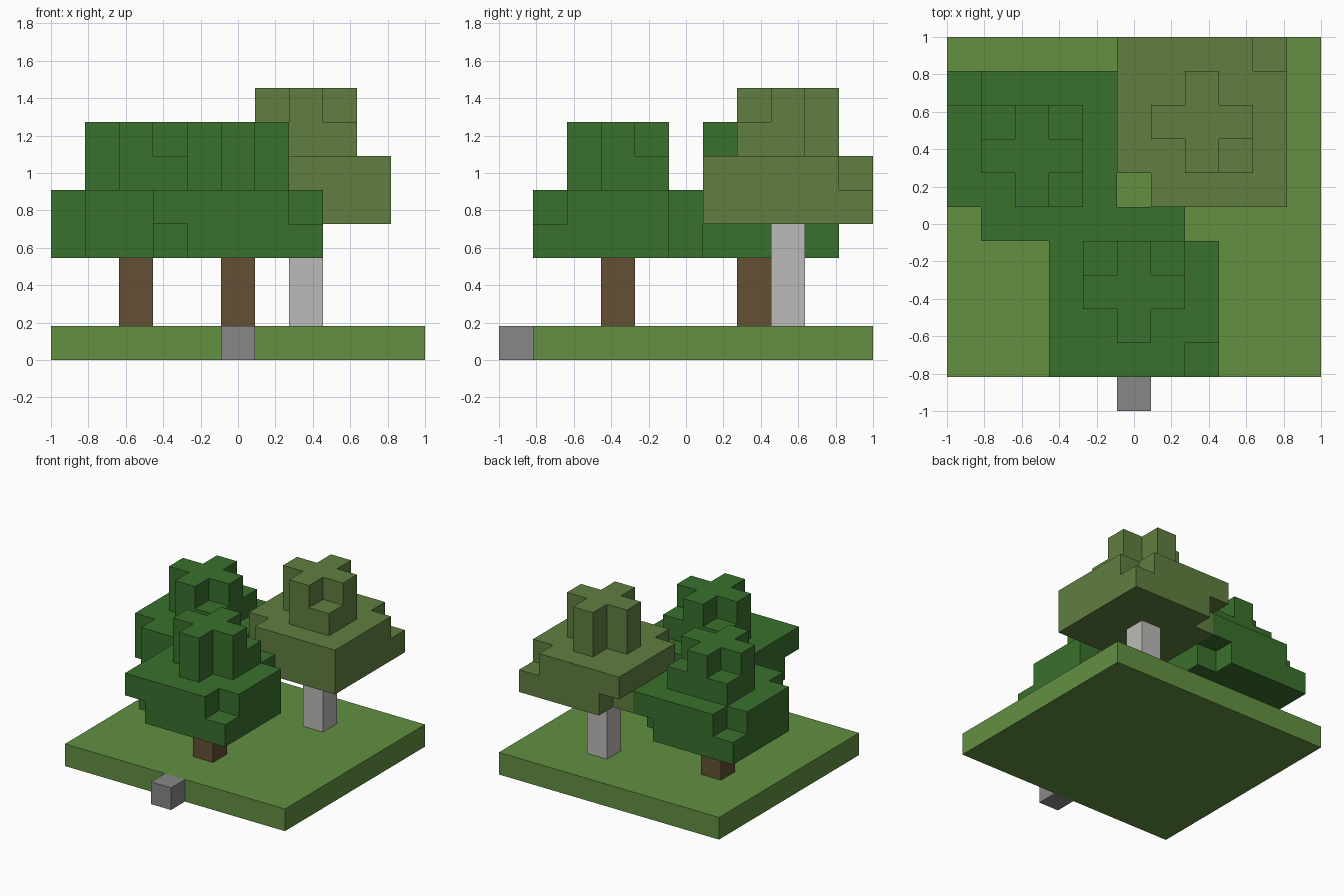
import bpy, bmesh
from mathutils import Vector

if "Cube" in bpy.data.objects:
    bpy.data.objects.remove(bpy.data.objects["Cube"], do_unlink=True)

U = 2 / 11  # edge of one block


def material(name, r, g, b):
    m = bpy.data.materials.new(name)
    m.use_nodes = True
    m.diffuse_color = (r, g, b, 1)
    bsdf = next(n for n in m.node_tree.nodes if n.type == 'BSDF_PRINCIPLED')
    bsdf.inputs["Base Color"].default_value = (r, g, b, 1)
    bsdf.inputs["Roughness"].default_value = 0.9
    return m


GRASS = material("grass green", .122, .279, .053)
DARK_LEAF = material("dark leaf green", .042, .162, .026)
OLIVE_LEAF = material("olive leaf green", .117, .209, .051)
BARK = material("brown bark", .130, .080, .033)
PALE_BARK = material("pale bark", .503, .497, .479)
STONE = material("stone grey", .242, .242, .242)


def finish(name, bm, mat):
    bmesh.ops.recalc_face_normals(bm, faces=bm.faces)
    mesh = bpy.data.meshes.new(name)
    bm.to_mesh(mesh)
    bm.free()
    mesh.materials.append(mat)
    obj = bpy.data.objects.new(name, mesh)
    bpy.context.collection.objects.link(obj)


def to_world(p):
    """Block grid position to model position."""
    return Vector((p[0] * U - 1, p[1] * U - 1, p[2] * U))


def box(name, lo, hi, mat):
    bm = bmesh.new()
    bmesh.ops.create_cube(bm, size=1)
    a, b = to_world(lo), to_world(hi)
    for v in bm.verts:
        v.co = (a + b) / 2 + v.co * (b - a)
    finish(name, bm, mat)


def blocks(name, cells, mat):
    """Join unit blocks, keeping only the outer faces."""
    bm = bmesh.new()
    for c in sorted(cells):
        for axis in range(3):
            for side in (0, 1):
                near = list(c)
                near[axis] += 2 * side - 1
                if tuple(near) in cells:
                    continue
                ring = []
                for s, t in ((0, 0), (1, 0), (1, 1), (0, 1)):
                    p = list(c)
                    p[axis] += side
                    p[(axis + 1) % 3] += s
                    p[(axis + 2) % 3] += t
                    ring.append(bm.verts.new(to_world(p)))
                if not side:
                    ring.reverse()
                bm.faces.new(ring)
    bmesh.ops.remove_doubles(bm, verts=bm.verts, dist=U / 100)
    finish(name, bm, mat)


def crown(x, y, z, bare, crown_corners):
    """Two wide layers, a tower layer and a cross on top.
    bare: missing corners for each wide layer; crown_corners: filled tower corners."""
    cells = set()
    for layer in range(2):
        cells |= {(x + i, y + j, z + layer)
                  for i in range(-2, 3) for j in range(-2, 3)
                  if (i, j) not in bare[layer]}
    for i in range(-1, 2):
        for j in range(-1, 2):
            if i * j == 0:
                cells |= {(x + i, y + j, z + 2), (x + i, y + j, z + 3)}
            elif (i, j) in crown_corners:
                cells.add((x + i, y + j, z + 2))
    return cells


# Ground and stepping stone
box("ground", (0, 1, 0), (11, 11, 1), GRASS)
box("stone_block", (5, 0, 0), (6, 1, 1), STONE)

# Trunks
for name, x, y, top, mat in (("left_back_trunk", 2, 7, 3, BARK),
                             ("front_trunk", 5, 3, 3, BARK),
                             ("pale_trunk", 7, 8, 4, PALE_BARK)):
    box(name, (x, y, 1), (x + 1, y + 1, top), mat)

# Leaf crowns; the two dark ones overlap, so shared blocks belong to one only
back_leaves = crown(2, 7, 3, [{(-2, -2), (2, 2)}, {(-2, -2), (-2, 2)}],
                    {(-1, 1), (1, 1), (1, -1)})
front_leaves = crown(5, 3, 3, [{(2, 2), (-2, -2)}, {(2, 2), (2, -2)}],
                     {(-1, 1), (1, 1)})
olive_leaves = crown(7, 8, 4, [{(-2, -2), (-2, 2)}, {(-2, -2), (2, 2)}],
                     {(1, -1)})
blocks("dark_leaves", back_leaves | front_leaves, DARK_LEAF)
blocks("olive_leaves", olive_leaves, OLIVE_LEAF)
